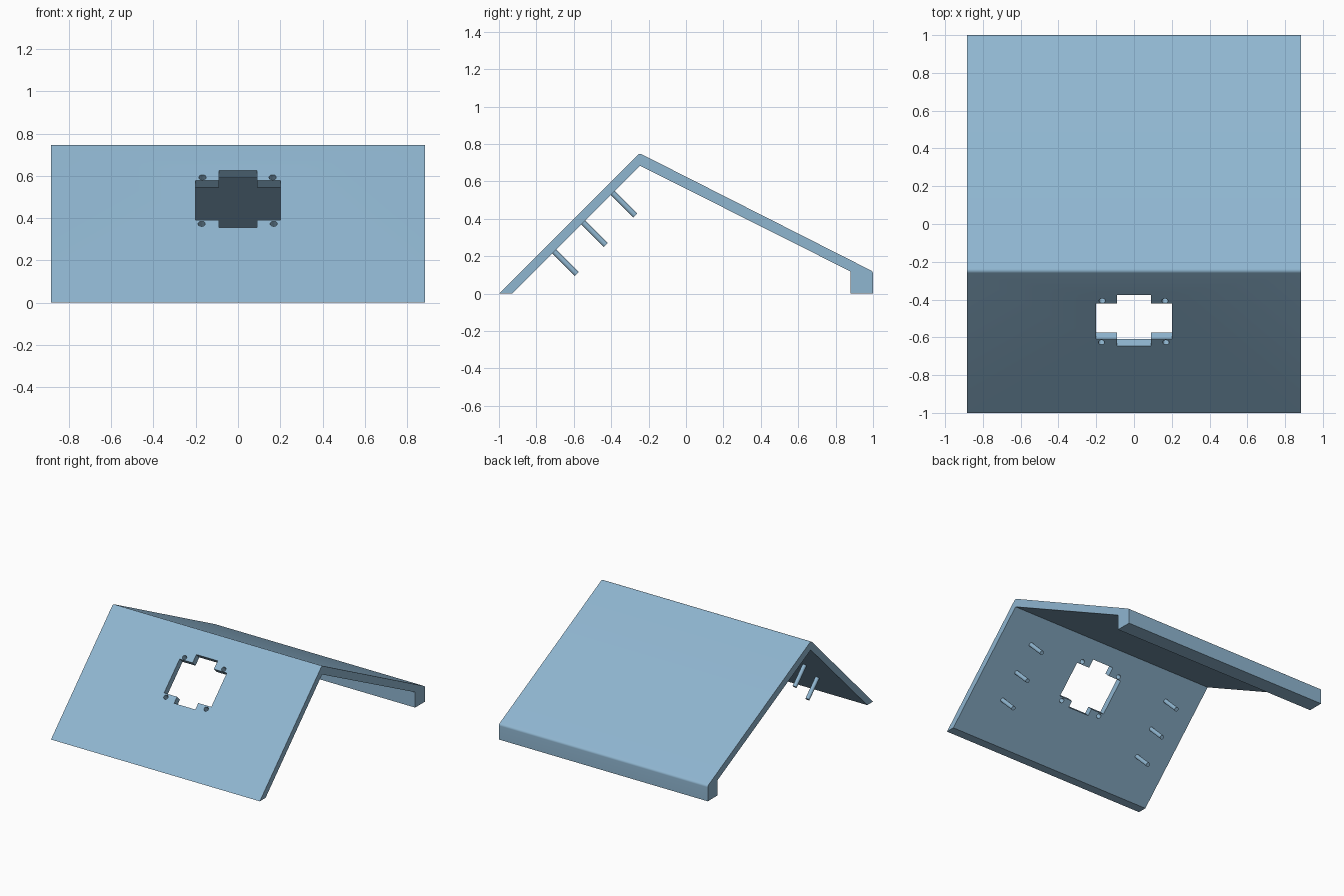
import bpy, bmesh, math
from mathutils import Vector

if "Cube" in bpy.data.objects:
    bpy.data.objects.remove(bpy.data.objects["Cube"])

blue = bpy.data.materials.new("light blue")
blue.diffuse_color = (0.275, 0.465, 0.63, 1)
blue.use_nodes = True
blue.node_tree.nodes["Principled BSDF"].inputs["Base Color"].default_value = blue.diffuse_color

NORMAL = Vector((0, -1, 1)).normalized()   # outward from the front panel


def prism(bm, points, vec):
    """Extrude a flat outline along a vector into a closed solid."""
    face = bm.faces.new([bm.verts.new(p) for p in points])
    ext = bmesh.ops.extrude_face_region(bm, geom=[face], use_keep_orig=True)
    bmesh.ops.translate(bm, vec=vec, verts=[g for g in ext["geom"] if isinstance(g, bmesh.types.BMVert)])


def make(name, bm):
    bmesh.ops.recalc_face_normals(bm, faces=bm.faces)
    mesh = bpy.data.meshes.new(name)
    bm.to_mesh(mesh)
    bm.free()
    mesh.materials.append(blue)
    obj = bpy.data.objects.new(name, mesh)
    bpy.context.collection.objects.link(obj)
    return obj


def smooth(obj):
    bpy.ops.object.select_all(action="DESELECT")
    obj.select_set(True)
    bpy.context.view_layer.objects.active = obj
    bpy.ops.object.shade_smooth_by_angle(angle=math.radians(30))


def fillet(prev, corner, nxt, r, steps=6):
    """Round one corner of a 2D profile."""
    p, c, n = Vector(prev), Vector(corner), Vector(nxt)
    a, b = (p - c).normalized(), (n - c).normalized()
    half = a.angle(b) / 2
    mid = c + (a + b).normalized() * r / math.sin(half)
    start = c + a * r / math.tan(half) - mid
    end = c + b * r / math.tan(half) - mid
    return [mid + start.lerp(end, i / steps).normalized() * r for i in range(steps + 1)]


def circle(center, r, n):
    """Circle lying in the plane of the front panel."""
    up = Vector((0, 1, 1)).normalized()
    return [center + r * (math.cos(t) * Vector((1, 0, 0)) + math.sin(t) * up)
            for t in (2 * math.pi * i / n for i in range(n))]


# Bent panel: side profile (y, z) with rounded ridge and rear corner
front, ridge, rear, foot = (-1, 0), (-0.249, 0.751), (1, 0.118), (1, 0)
profile = [front, *fillet(front, ridge, rear, 0.02), *fillet(ridge, rear, foot, 0.02),
           foot, (0.88, 0), (0.88, 0.118), (-0.246, 0.684), (-0.93, 0)]
bm = bmesh.new()
prism(bm, [(-0.885, y, z) for y, z in profile], (1.77, 0, 0))
panel = make("bent_panel", bm)

# Cutter: stepped window and four screw holes, perpendicular to the front panel
bm = bmesh.new()
right = [(0.09, 0.355), (0.09, 0.391), (0.2, 0.391), (0.2, 0.579), (0.09, 0.579), (0.09, 0.625)]
outline = right + [(-x, z) for x, z in reversed(right)]
prism(bm, [Vector((x, z - 1, z)) + NORMAL * 0.05 for x, z in outline], NORMAL * -0.15)
for x, z in [(-0.168, 0.593), (0.164, 0.593), (-0.172, 0.373), (0.169, 0.373)]:
    prism(bm, circle(Vector((x, z - 1, z)) + NORMAL * 0.05, 0.017, 20), NORMAL * -0.15)
cutter = make("window_cutter", bm)
cutter.hide_render = True

cut = panel.modifiers.new("window", "BOOLEAN")
cut.operation, cut.solver, cut.object = "DIFFERENCE", "EXACT", cutter
bpy.context.view_layer.update()
panel.data = bpy.data.meshes.new_from_object(panel.evaluated_get(bpy.context.evaluated_depsgraph_get()))
panel.modifiers.clear()
bpy.data.objects.remove(cutter)
smooth(panel)

# Mounting pegs: three on each side of the panel's underside
for side, x in (("left", -0.62), ("right", 0.62)):
    for i, z in enumerate((0.225, 0.38, 0.538)):
        bm = bmesh.new()
        base = Vector((x, z - 0.93, z))
        prism(bm, circle(base + NORMAL * 0.01, 0.0155, 20), NORMAL * -0.18)
        smooth(make(f"{side}_peg_{i + 1}", bm))
